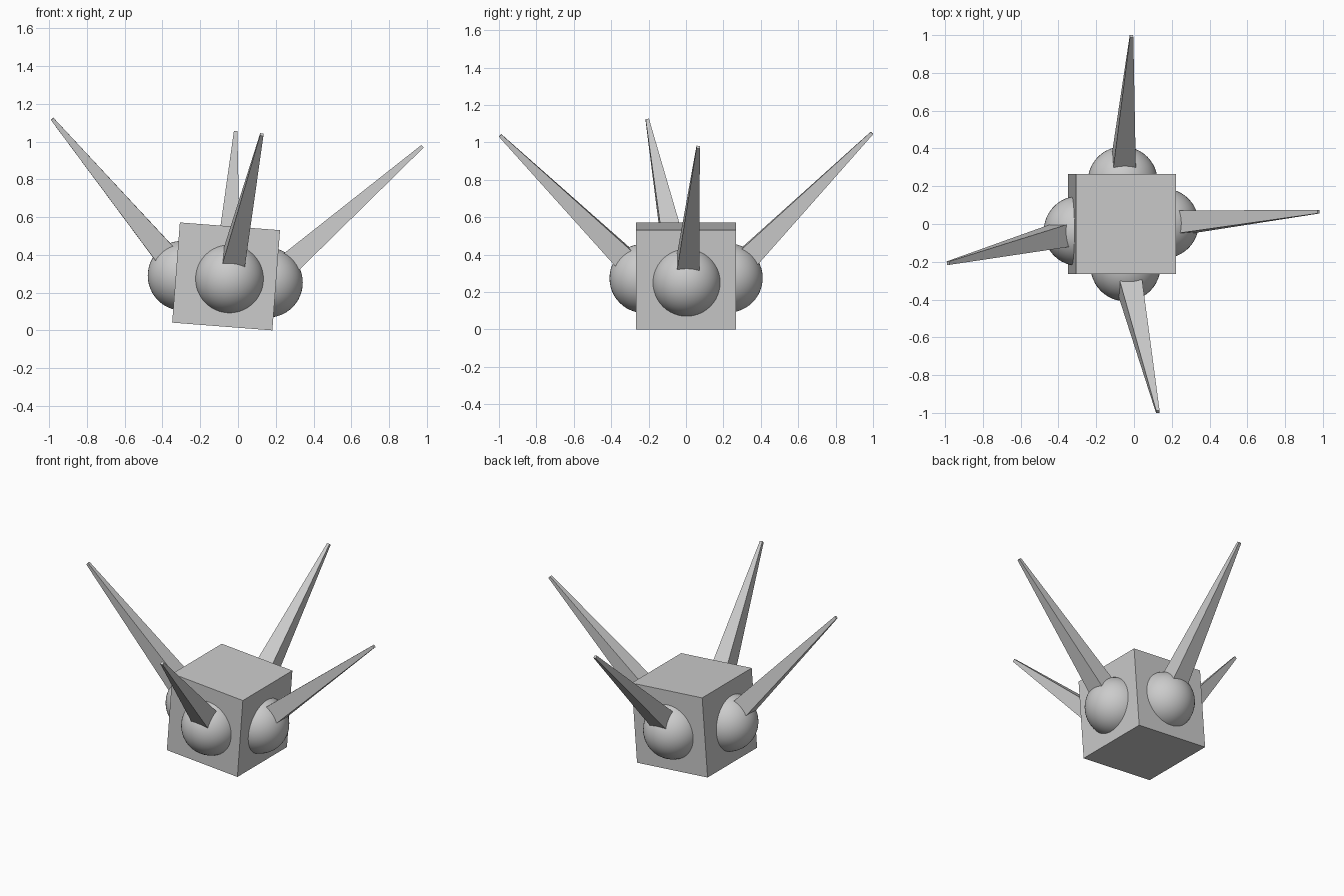
import bpy, math
from mathutils import Vector, Matrix

if "Cube" in bpy.data.objects:
    bpy.data.objects.remove(bpy.data.objects["Cube"])

grey = bpy.data.materials.new("plain_grey")
grey.diffuse_color = (0.6, 0.6, 0.6, 1)
grey.use_nodes = True
grey.node_tree.nodes["Principled BSDF"].inputs["Base Color"].default_value = grey.diffuse_color

TILT = Matrix.Rotation(math.radians(4.4), 3, 'Y')  # whole body leans slightly
BALL_R = 0.185


def finish(name):
    ob = bpy.context.object
    ob.name = name
    ob.data.materials.append(grey)
    return ob


# Tilted cube body standing on its lower edge
bpy.ops.mesh.primitive_cube_add(size=0.532, location=(-0.063, 0, 0.286))
body = finish("body")
body.rotation_euler = TILT.to_euler()

# side: (ball centre, spike tip, body axis the spike's sides line up with)
sides = {
    "front": ((-0.045, -0.224, 0.273), (0.126, -0.994, 1.037), (1, 0, 0)),
    "back": ((-0.06, 0.225, 0.275), (-0.013, 0.994, 1.05), (1, 0, 0)),
    "left": ((-0.293, -0.037, 0.29), (-0.984, -0.207, 1.12), (0, 1, 0)),
    "right": ((0.158, 0.003, 0.253), (0.977, 0.065, 0.975), (0, 1, 0)),
}

for side, (centre, tip, axis) in sides.items():
    # Smooth ball half sunk in the body face
    bpy.ops.mesh.primitive_uv_sphere_add(segments=48, ring_count=24,
                                         radius=BALL_R, location=centre)
    finish(side + "_ball")
    bpy.ops.object.shade_smooth()

    # Four-sided tapered spike from the ball centre to the tip
    c, t = Vector(centre), Vector(tip)
    z = (t - c).normalized()
    x = TILT @ Vector(axis)
    x = (x - z * x.dot(z)).normalized()
    y = z.cross(x)
    bpy.ops.mesh.primitive_cone_add(vertices=4, radius1=0.137 / math.sqrt(2),
                                    radius2=0.018 / math.sqrt(2),
                                    depth=(t - c).length)
    spike = finish(side + "_spike")
    spike.data.transform(Matrix.Rotation(math.pi / 4, 4, 'Z'))
    frame = Matrix((x, y, z)).transposed().to_4x4()
    spike.matrix_world = Matrix.Translation((c + t) / 2) @ frame
